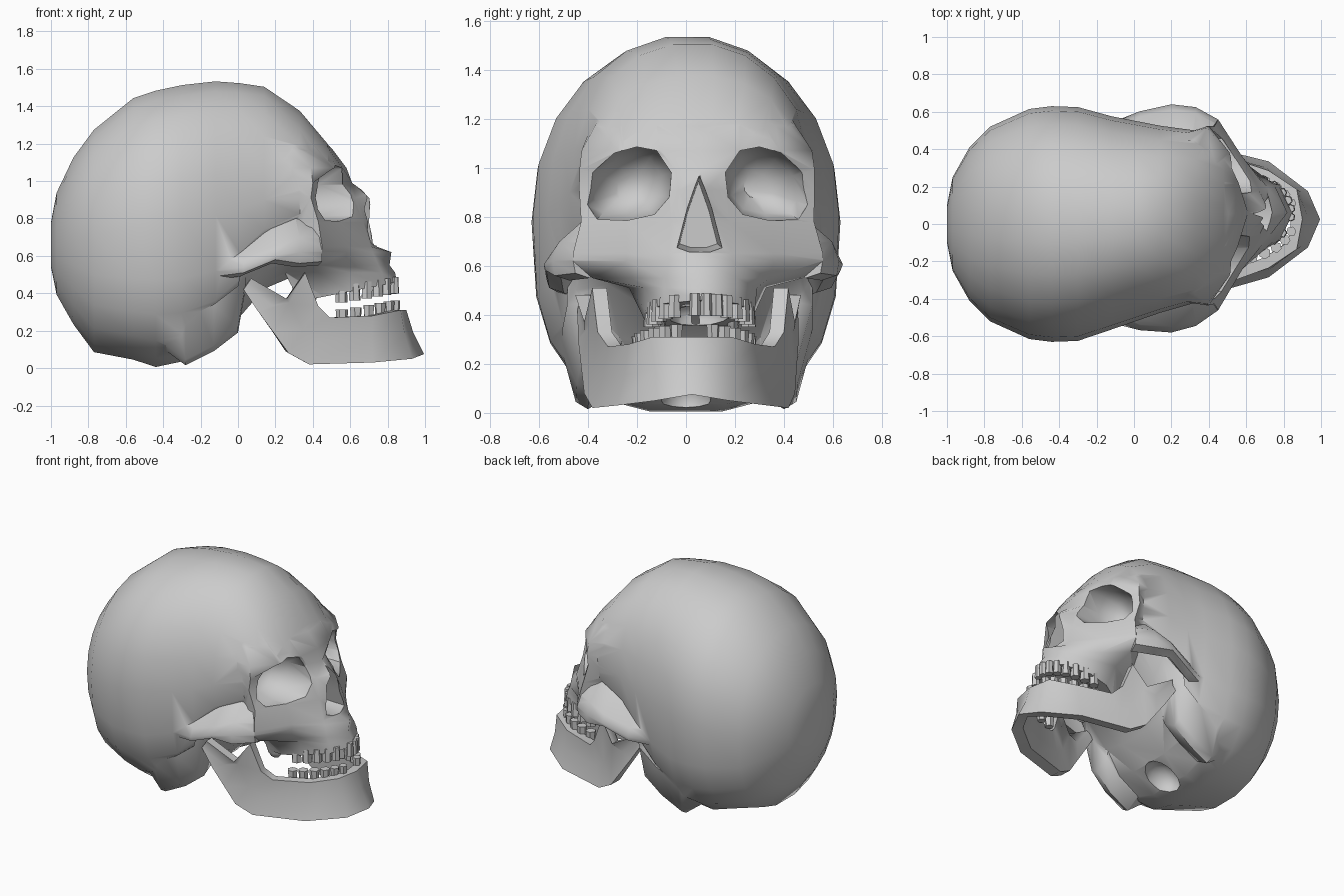
import bpy, bmesh, math
from mathutils import Vector, Matrix

if "Cube" in bpy.data.objects:
    bpy.data.objects.remove(bpy.data.objects["Cube"])

def finish(name, bm, lean=0.06):
    """Turn a bmesh into an object; the face leans slightly sideways toward its front."""
    for v in bm.verts:
        v.co.y += lean * min(1, max(0, (v.co.x + .2) / .8))
    bmesh.ops.recalc_face_normals(bm, faces=bm.faces)
    me = bpy.data.meshes.new(name)
    bm.to_mesh(me)
    bm.free()
    ob = bpy.data.objects.new(name, me)
    bpy.context.collection.objects.link(ob)
    return ob

def loft(name, rings, lean=0.06):
    bm = bmesh.new()
    vs = [[bm.verts.new(p) for p in r] for r in rings]
    n = len(rings[0])
    for a, b in zip(vs, vs[1:]):
        for i in range(n):
            j = (i + 1) % n
            bm.faces.new((a[i], a[j], b[j], b[i]))
    bm.faces.new(vs[0])
    bm.faces.new(vs[-1])
    return finish(name, bm, lean)

def ball(name, centre, radii, seg=12):
    bm = bmesh.new()
    m = Matrix.Translation(centre) @ Matrix.Diagonal((*radii, 1))
    bmesh.ops.create_uvsphere(bm, u_segments=seg, v_segments=8, radius=1, matrix=m)
    return finish(name, bm)

def combine(target, other, op):
    m = target.modifiers.new(op, 'BOOLEAN')
    m.operation, m.object, m.solver = op, other, 'EXACT'
    bpy.context.view_layer.objects.active = target
    bpy.ops.object.modifier_apply(modifier=m.name)
    bpy.data.objects.remove(other)

# Braincase: cross-sections along x (x, top, bottom, widest z, half width, lower roundness)
sections = [(-1, .78, .54, .66, .1, 2), (-.97, .94, .39, .67, .25, 2), (-.88, 1.13, .23, .7, .41, 2.2),
            (-.77, 1.28, .08, .72, .52, 2.4), (-.56, 1.45, .04, .76, .615, 2.7), (-.44, 1.49, 0, .78, .63, 2.7),
            (-.3, 1.52, .03, .8, .625, 2.9), (-.12, 1.54, .13, .82, .57, 3),
            (.01, 1.53, .27, .85, .535, 2.8), (.14, 1.51, .42, .9, .5, 2.3), (.33, 1.38, .5, .95, .46, 2),
            (.48, 1.2, .7, 1.0, .36, 2), (.56, 1.06, .9, 1.0, .2, 2)]

def skull_ring(x, top, bottom, mid, w, n, seg=22):
    pts = []
    for i in range(seg):
        c, s = math.cos(2 * math.pi * i / seg), math.sin(2 * math.pi * i / seg)
        e = 2 / (n if s < 0 else 2.1)
        y = math.copysign(abs(c) ** e, c) * w
        z = mid + math.copysign(abs(s) ** e, s) * ((top - mid) if s > 0 else (mid - bottom))
        pts.append((x, y, z))
    return pts

skull = loft("skull", [skull_ring(*s) for s in sections])

# Face: half outlines (x, y) from the midline back, at falling heights
face_rows = [
    (1.27, [(.40, 0), (.38, .15), (.32, .27), (.22, .36), (.1, .38)]),
    (1.17, [(.505, 0), (.485, .17), (.42, .32), (.32, .41), (.1, .42)]),
    (1.07, [(.58, 0), (.56, .16), (.51, .33), (.39, .47), (.15, .43)]),
    (.99, [(.61, 0), (.56, .1), (.48, .3), (.40, .48), (.2, .42)]),
    (.91, [(.72, 0), (.63, .09), (.49, .3), (.39, .48), (.2, .40)]),
    (.78, [(.73, 0), (.67, .12), (.54, .3), (.43, .475), (.2, .38)]),
    (.65, [(.74, 0), (.71, .13), (.58, .3), (.45, .51), (.25, .32)]),
    (.62, [(.82, 0), (.72, .13), (.58, .3), (.45, .51), (.25, .3)]),
    (.55, [(.81, 0), (.75, .15), (.58, .28), (.43, .43), (.25, .25)]),
    (.51, [(.84, 0), (.77, .15), (.6, .23), (.43, .28), (.25, .2)]),
    (.46, [(.85, 0), (.78, .15), (.6, .22), (.46, .22), (.33, .16)])]
rings = []
for z, half in face_rows:
    tilt = .2 if z == .46 else 0
    outline = [(x, -y) for x, y in half[:0:-1]] + half
    rings.append([(x, y, z + tilt * (x - .85)) for x, y in outline])
combine(skull, loft("face", rings), 'UNION')

# Cheek arches (a shelf sloping out of the temples), ridges under the ears, plates behind the palate
arch = [(-.2, .5, .46, .56), (.03, .575, .49, .59), (.2, .6, .56, .65), (.33, .575, .54, .70), (.45, .5, .55, .70)]
ridge = [(-.42, .12, .38), (-.28, .015, .42), (-.13, .09, .42), (0, .19, .41), (.04, .42, .41)]
for side in (-1, 1):
    def shelf(x, y, lo, hi):
        return [(x, side * y, lo + .02), (x, side * (y + .01), (lo + hi) / 2), (x, side * (y - .02), hi),
                (x - .03, side * (y - .17), hi + .13), (x - .03, side * (y - .15), lo + .1), (x - .02, side * (y - .06), lo)]
    combine(skull, loft("cheek_arch", [shelf(*a) for a in arch]), 'UNION')
    under = [[(x, side * (y + .09), z + .25), (x, side * (y + .03), z + .03), (x, side * (y - .02), z),
              (x, side * (y - .12), z + .06), (x, side * (y - .18), z + .25)] for x, z, y in ridge]
    combine(skull, loft("ear_ridge", under), 'UNION')
    combine(skull, ball("palate_wing", (.36, side * .15, .43), (.07, .03, .12), 8), 'UNION')

# Hollow the eye sockets, nose opening, palate and spinal opening
eye = [(.11, .98), (.17, 1.07), (.25, 1.085), (.34, 1.06), (.43, .98), (.45, .85), (.41, .79), (.29, .785), (.18, .81), (.12, .88)]
for side in (-1, 1):
    depth = [(1, 1), (.43, 1), (.33, .8), (.26, .35)]
    cutter = [[(x, side * (.25 + (y - .25) * s), .92 + (z - .92) * s) for y, z in eye] for x, s in depth]
    combine(skull, loft("socket_cutter", cutter), 'DIFFERENCE')
nose = [(0, 1.02), (.06, .85), (.11, .655), (.05, .635), (0, .635), (-.05, .635), (-.11, .655), (-.06, .85)]
cutter = loft("nose_cutter", [[(1, y, z) for y, z in nose], [(.48, y * .7, .77 + (z - .77) * .7) for y, z in nose]])
combine(skull, cutter, 'DIFFERENCE')
combine(skull, ball("palate_cutter", (.53, 0, .4), (.23, .13, .09)), 'DIFFERENCE')
combine(skull, ball("spine_cutter", (-.22, 0, .05), (.15, .11, .12)), 'DIFFERENCE')

# Lower jaw: stations from chin to hinge (bottom point, top point)
jaw = [((.995, 0, .075), (.9, 0, .31)), ((.93, .15, .05), (.87, .16, .31)), ((.72, .31, .03), (.72, .26, .28)),
       ((.38, .40, .02), (.49, .34, .27)), ((.27, .43, .08), (.43, .38, .33)), ((.19, .44, .19), (.36, .40, .51)),
       ((.11, .45, .3), (.26, .43, .37)), ((.03, .45, .42), (.07, .46, .48))]
flip = lambda p: (p[0], -p[1], p[2])
stations = [(flip(b), flip(t)) for b, t in jaw[:0:-1]] + jaw
rings = []
for i, (b, t) in enumerate(stations):
    p, q = stations[max(i - 1, 0)][0], stations[min(i + 1, len(stations) - 1)][0]
    d = Vector((q[0] - p[0], q[1] - p[1], 0)).normalized()
    inward = Vector((-d.y, d.x, 0)) * .075
    b, t = Vector(b), Vector(t)
    m = (b + t) / 2
    rings.append([b, m + inward * .15, t, t + inward * .8, m + inward, b + inward + Vector((0, 0, .01))])
loft("lower_jaw", rings, .025)

# Teeth: tapered pegs along each dental arch
def teeth(name, rx, ry, z_front, length, down, skip, lean):
    bm = bmesh.new()
    for i in range(14):
        if i in skip:
            continue
        a = math.radians(-84 + 168 * i / 13)
        x, y = .52 + rx * math.cos(a), ry * math.sin(a)
        z = z_front + .17 * (x - .85)
        molar = 1 + .4 * abs(math.sin(a))
        r0, r1 = (.024, .02) if down else (.02, .024)
        m = Matrix.Translation((x, y, z)) @ Matrix.Rotation(a, 4, 'Z')
        bmesh.ops.create_cone(bm, cap_ends=True, segments=6, radius1=r0 * molar, radius2=r1 * molar,
                              depth=length, matrix=m)
    return finish(name, bm, lean)

teeth("upper_teeth", .32, .2, .445, .09, True, (5,), .06)
teeth("lower_teeth", .34, .225, .325, .075, False, (6, 7), .035)

# Smooth shading with crisp edges
for ob in bpy.data.objects:
    ob.select_set(True)
bpy.context.view_layer.objects.active = skull
bpy.ops.object.shade_smooth_by_angle(angle=math.radians(50))
